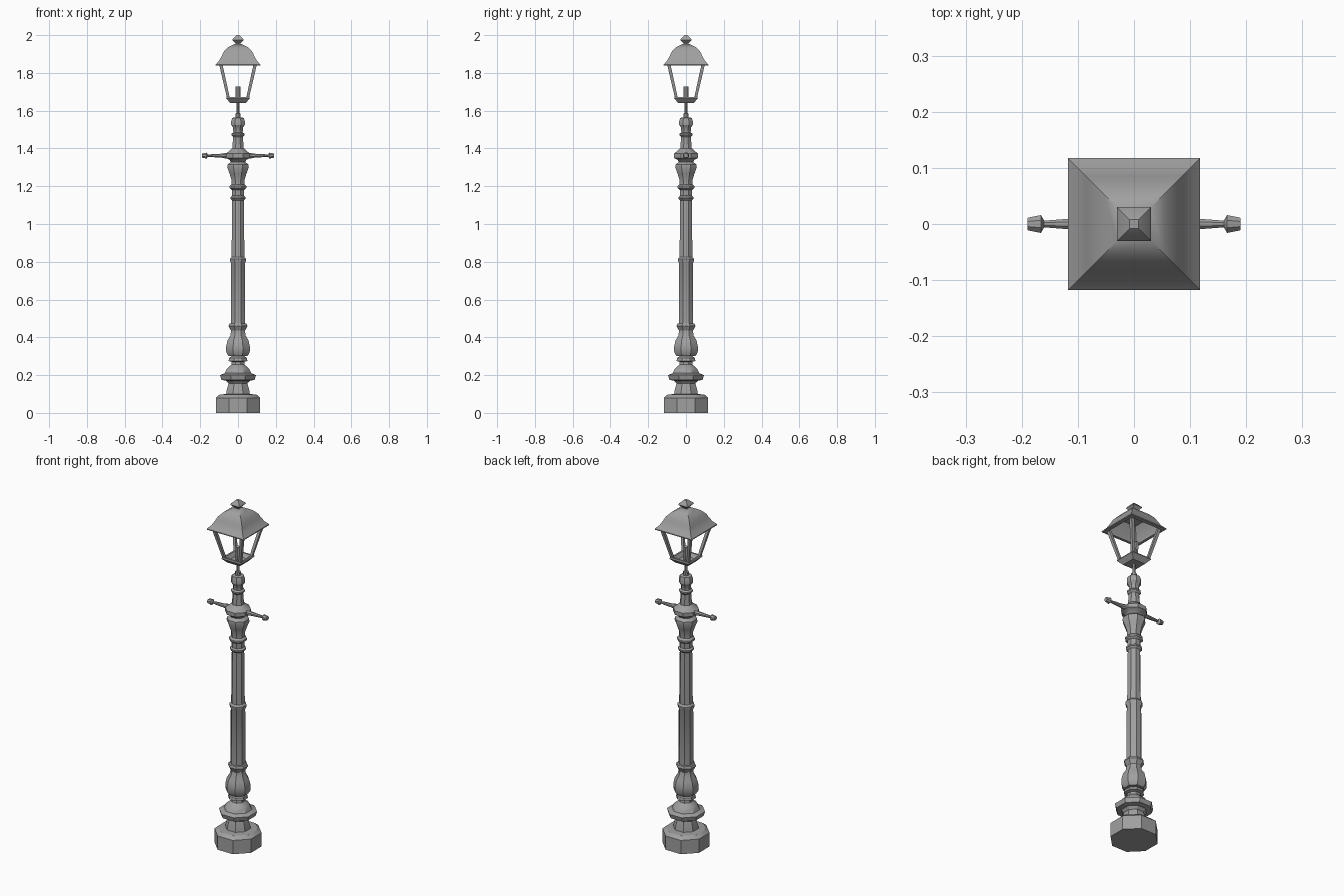
import bpy, bmesh, math
from mathutils import Matrix, Vector

cube = bpy.data.objects.get("Cube")
if cube:
    bpy.data.objects.remove(cube, do_unlink=True)

iron = bpy.data.materials.new("grey_iron")
iron.use_nodes = True
GREY = (0.35, 0.35, 0.35, 1)
iron.diffuse_color = GREY
iron.node_tree.nodes["Principled BSDF"].inputs["Base Color"].default_value = GREY


def finish(name, bm):
    bmesh.ops.recalc_face_normals(bm, faces=bm.faces)
    mesh = bpy.data.meshes.new(name)
    bm.to_mesh(mesh)
    bm.free()
    mesh.materials.append(iron)
    obj = bpy.data.objects.new(name, mesh)
    bpy.context.collection.objects.link(obj)
    bpy.ops.object.select_all(action='DESELECT')
    obj.select_set(True)
    bpy.context.view_layer.objects.active = obj
    bpy.ops.object.shade_smooth_by_angle(angle=math.radians(32))
    return obj


def turned(name, profile, sides, matrix=Matrix()):
    """Sweep (half width, height) pairs round z, with a flat side to the front."""
    bm = bmesh.new()
    rings = []
    for half, z in profile:
        radius = half / math.cos(math.pi / sides)
        angles = [(i + 0.5) * math.tau / sides for i in range(sides)]
        rings.append([bm.verts.new((radius * math.cos(a), radius * math.sin(a), z))
                      for a in angles])
    for low, high in zip(rings, rings[1:]):
        for i in range(sides):
            j = (i + 1) % sides
            bm.faces.new((low[i], low[j], high[j], high[i]))
    bm.faces.new(rings[0][::-1])
    bm.faces.new(rings[-1])
    bm.transform(matrix)
    return finish(name, bm)


# Octagonal post, from the plinth to the top collar
turned("plinth", [(.117, 0), (.117, .08), (.098, .097), (.06, .1)], 8)
turned("lower_mouldings", [
    (.064, .09), (.06, .12), (.05, .155), (.062, .17), (.088, .175),
    (.095, .2), (.07, .21), (.058, .235), (.035, .255), (.033, .27),
    (.05, .275), (.047, .29), (.035, .3)], 8)
turned("bulb", [
    (.05, .3), (.062, .32), (.063, .35), (.055, .385), (.04, .41),
    (.037, .435), (.05, .46), (.046, .472), (.036, .475)], 8)
turned("shaft", [
    (.038, .47), (.036, .79), (.043, .805), (.043, .815), (.034, .825),
    (.031, 1.125), (.04, 1.135), (.04, 1.143), (.031, 1.15)], 8)
turned("capital", [
    (.031, 1.14), (.033, 1.18), (.044, 1.19), (.044, 1.2), (.034, 1.21),
    (.035, 1.235), (.044, 1.265), (.057, 1.3), (.055, 1.315), (.036, 1.33)], 8)
turned("cross_collar", [
    (.036, 1.325), (.045, 1.34), (.064, 1.35), (.064, 1.372),
    (.042, 1.39), (.032, 1.4)], 8)
turned("neck", [
    (.031, 1.39), (.026, 1.46), (.034, 1.47), (.034, 1.478), (.025, 1.485),
    (.026, 1.51), (.036, 1.525), (.036, 1.545), (.03, 1.562), (.014, 1.565),
    (.014, 1.585), (.008, 1.587), (.008, 1.65)], 8)

# Ladder arms, one each side
ARM = [(.014, 0), (.014, .07), (.01, .09), (.009, .12), (.006, .16),
       (.016, .166), (.011, .19)]
for name, side in (("left_arm", 1), ("right_arm", -1)):
    turn = Matrix.Rotation(side * math.pi / 2, 4, 'Y')
    turned(name, ARM, 8, Matrix.Translation((0, 0, 1.362)) @ turn)

# Lantern: tray, burner, roof with open underside, and finial
turned("lantern_tray", [
    (.02, 1.64), (.04, 1.64), (.063, 1.665), (.06, 1.672), (.05, 1.672), (.036, 1.652)], 4)
turned("burner", [(.012, 1.645), (.012, 1.728)], 8)
turned("lantern_roof", [
    (.06, 1.915), (.1, 1.848), (.1, 1.838), (.118, 1.84), (.118, 1.845),
    (.1, 1.864), (.086, 1.89), (.077, 1.91), (.055, 1.934), (.03, 1.948), (.012, 1.955)], 4)
turned("finial", [
    (.014, 1.945), (.014, 1.958), (.03, 1.975), (.026, 1.982), (.008, 2)], 4)

# Four leaning corner bars
for x, front_back in ((1, 1), (-1, 1), (-1, -1), (1, -1)):
    bm = bmesh.new()
    bmesh.ops.create_cube(bm, size=1)
    for v in bm.verts:
        top = v.co.z > 0
        centre, width, z = (.091, .018, 1.845) if top else (.051, .015, 1.668)
        v.co = Vector((x * centre + v.co.x * width,
                       front_back * centre + v.co.y * width, z))
    name = ("back" if front_back > 0 else "front") + ("_left" if x > 0 else "_right")
    finish(name + "_lantern_bar", bm)
